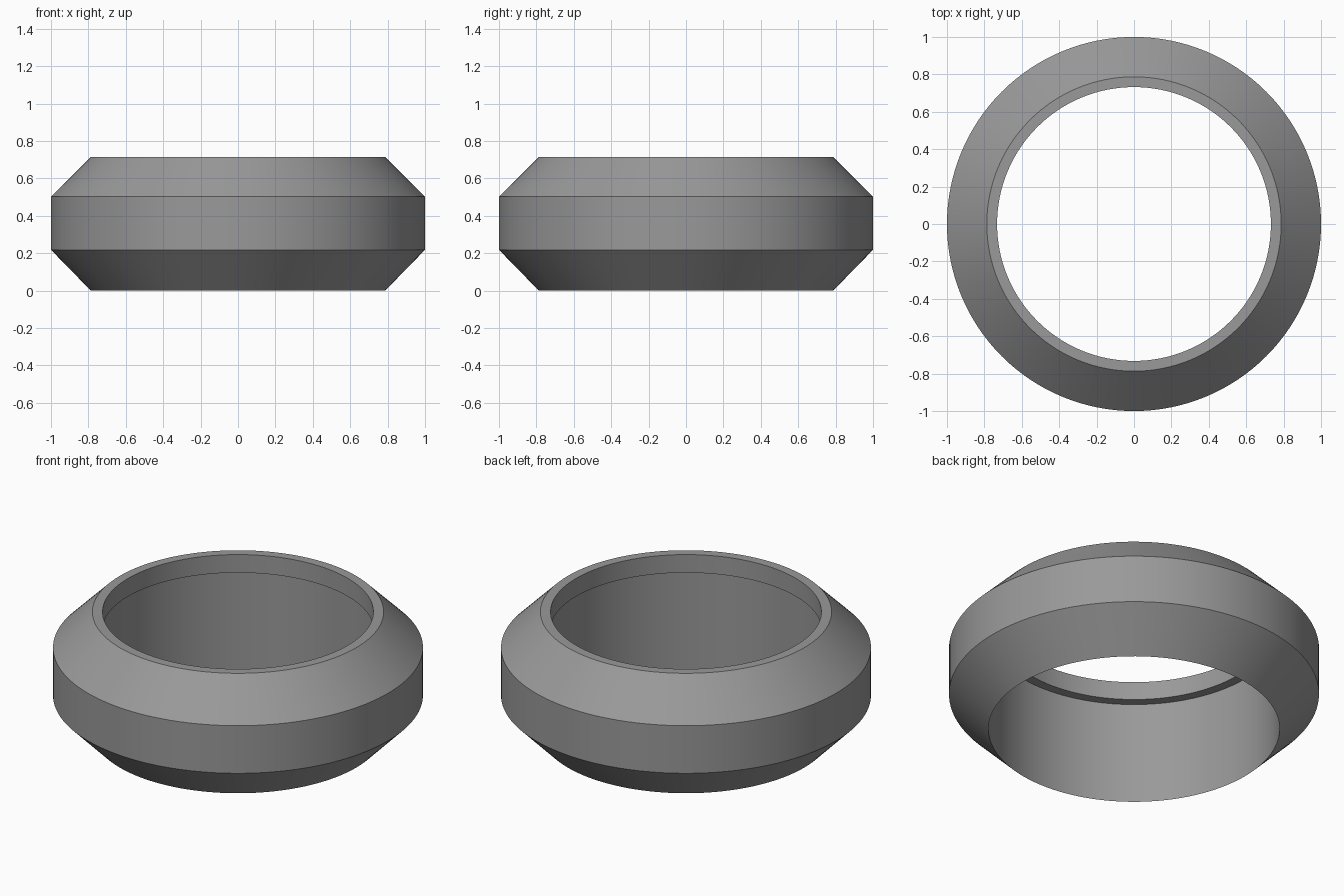
import bpy
import bmesh
from math import pi, radians
from mathutils import Matrix

cube = bpy.data.objects.get("Cube")
if cube:
    bpy.data.objects.remove(cube, do_unlink=True)

# Single grey material
grey = bpy.data.materials.new("mid grey")
grey.use_nodes = True
colour = (0.32, 0.32, 0.32, 1)
grey.diffuse_color = colour
grey.node_tree.nodes["Principled BSDF"].inputs["Base Color"].default_value = colour

# Ring cross-section (radius, height): bevelled outside, stepped bore, knife-edged base
PROFILE = [(0.787, 0), (1, 0.218), (1, 0.502), (0.787, 0.715),
           (0.732, 0.715), (0.732, 0.607), (0.787, 0.607)]
SEGMENTS = 128

bm = bmesh.new()
verts = [bm.verts.new((r, 0, z)) for r, z in PROFILE]
edges = [bm.edges.new((a, b)) for a, b in zip(verts, verts[1:] + verts[:1])]
bmesh.ops.spin(bm, geom=verts + edges, cent=(0, 0, 0), axis=(0, 0, 1),
               angle=2 * pi, steps=SEGMENTS, use_merge=True)
bmesh.ops.remove_doubles(bm, verts=bm.verts, dist=0.0001)
bmesh.ops.recalc_face_normals(bm, faces=bm.faces)

mesh = bpy.data.meshes.new("bevelled_ring")
bm.to_mesh(mesh)
bm.free()
mesh.materials.append(grey)
ring = bpy.data.objects.new("bevelled_ring", mesh)
bpy.context.collection.objects.link(ring)

# Smooth round the ring, crisp at the profile corners
bpy.ops.object.select_all(action="DESELECT")
ring.select_set(True)
bpy.context.view_layer.objects.active = ring
bpy.ops.object.shade_smooth_by_angle(angle=radians(30))
